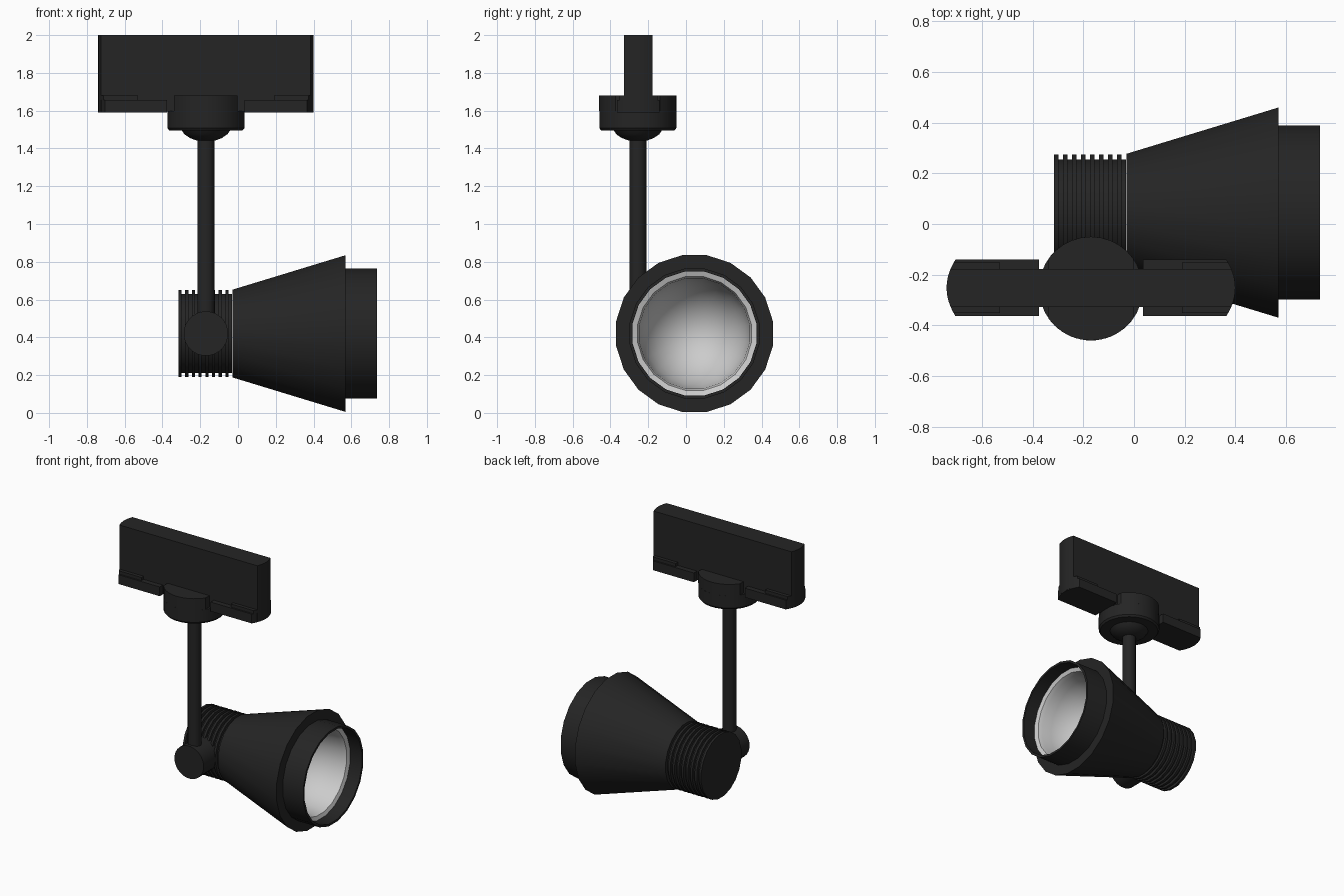
import bpy, bmesh, math
from mathutils import Matrix

if "Cube" in bpy.data.objects:
    bpy.data.objects.remove(bpy.data.objects["Cube"])


def material(name, color):
    m = bpy.data.materials.new(name)
    m.diffuse_color = (*color, 1)
    m.use_nodes = True
    m.node_tree.nodes["Principled BSDF"].inputs["Base Color"].default_value = m.diffuse_color
    return m


BLACK = material("black_metal", (0.018, 0.018, 0.018))
SILVER = material("silver_reflector", (0.62, 0.62, 0.62))


def finish(bm, name, mat, matrix=Matrix(), angle=32):
    """Clean up, mark sharp edges and make the object."""
    bmesh.ops.remove_doubles(bm, verts=bm.verts, dist=1e-5)
    bmesh.ops.recalc_face_normals(bm, faces=bm.faces)
    for f in bm.faces:
        f.smooth = True
    for e in bm.edges:
        e.smooth = e.is_manifold and e.calc_face_angle(0) < math.radians(angle)
    bm.transform(matrix)
    me = bpy.data.meshes.new(name)
    bm.to_mesh(me)
    bm.free()
    me.materials.append(mat)
    ob = bpy.data.objects.new(name, me)
    bpy.context.collection.objects.link(ob)
    return ob


def lathe(name, profile, sides, matrix, mat=BLACK, closed=False):
    """Spin (radius, height) points around local z."""
    bm = bmesh.new()
    rings = []
    for r, h in profile:
        ring = []
        for i in range(sides):
            a = 2 * math.pi * (i + 0.5) / sides
            ring.append(bm.verts.new((r * math.cos(a), r * math.sin(a), h)))
        rings.append(ring)
    pairs = list(zip(rings, rings[1:])) + ([(rings[-1], rings[0])] if closed else [])
    for lo, hi in pairs:
        for i in range(sides):
            j = (i + 1) % sides
            bm.faces.new((lo[i], lo[j], hi[j], hi[i]))
    return finish(bm, name, mat, matrix)


def prism(name, outline, z0, z1):
    """Extrude an (x, y) outline between two heights."""
    bm = bmesh.new()
    face = bm.faces.new([bm.verts.new((x, y, z0)) for x, y in outline])
    top = bmesh.ops.extrude_face_region(bm, geom=[face])["geom"]
    for v in top:
        if isinstance(v, bmesh.types.BMVert):
            v.co.z = z1
    return finish(bm, name, BLACK)


# Lamp axis runs along x; the stem axis is vertical
LAMP = Matrix.Translation((0, 0.045, 0.42)) @ Matrix.Rotation(math.pi / 2, 4, 'Y')
SX, SY = -0.17, -0.255
STEM = Matrix.Translation((SX, SY, 0))

# Finned heat sink
fins = [(0, -0.315)]
for k in range(8):
    x = -0.315 + 0.0355 * k
    fins += [(0.233, x), (0.233, x + 0.0165), (0.212, x + 0.0165), (0.212, x + 0.0355)]
lathe("heat_sink", fins + [(0, -0.031)], 20, LAMP)

# Conical housing with its front flange
lathe("housing", [(0, -0.03), (0.235, -0.03), (0.42, 0.57), (0.335, 0.57),
                  (0.22, 0.0), (0, 0.0)], 20, LAMP)

# Front tube
lathe("front_tube", [(0.348, 0.56), (0.348, 0.735), (0.332, 0.735), (0.332, 0.56)],
      20, LAMP, closed=True)

# Bowl reflector with lip
bowl = [(0.295 * math.sin(t), 0.60 - 0.36 * math.cos(t))
        for t in (math.pi / 2 * i / 8 for i in range(9))]
lathe("reflector", bowl + [(0.305, 0.63), (0.332, 0.64), (0.332, 0.60),
                           (0.24, 0.30), (0, 0.22)], 20, LAMP, SILVER)

# Tilt knob joining stem and lamp
KNOB = Matrix.Translation((SX, 0, 0.42)) @ Matrix.Rotation(math.pi / 2, 4, 'X')
lathe("tilt_knob", [(0, 0.10), (0.118, 0.10), (0.118, 0.32), (0, 0.32)], 24, KNOB)

# Stem, dome and round base
lathe("stem", [(0, 0.42), (0.046, 0.42), (0.046, 1.46), (0, 1.46)], 16, STEM)
lathe("stem_dome", [(0, 1.44), (0.05, 1.442), (0.085, 1.455), (0.115, 1.475),
                    (0.132, 1.50), (0, 1.50)], 24, STEM)
lathe("round_base", [(0, 1.495), (0.195, 1.495), (0.205, 1.508), (0.205, 1.597),
                     (0, 1.597)], 32, STEM)

# Upper part of the base, a disc with flat sides
half, R = 0.168, 0.205
a0 = math.acos(half / R)
arc = [a0 + (math.pi - 2 * a0) * i / 10 for i in range(11)]
disc = [(SX + R * math.cos(a), SY + R * math.sin(a)) for a in arc]
disc += [(SX - R * math.cos(a), SY - R * math.sin(a)) for a in arc]
prism("base_collar", disc, 1.597, 1.68)


def bowed_end(half_width, side):
    """Rounded end of the track adapter, side -1 left or 1 right."""
    pts = []
    for i in range(9):
        y = half_width * (i / 4 - 1)
        pts.append((SX + side * (0.57 - 2.8 * y * y), -0.252 + y))
    return pts


# Track adapter plate with bowed ends
prism("track_plate", bowed_end(0.075, 1) + bowed_end(0.075, -1)[::-1], 1.595, 2.0)

# Wider foot strips either side of the base
for side, label in ((-1, "left"), (1, "right")):
    for part, inner, z0, z1, w in (("foot", 0.205, 1.59, 1.657, 0.112),
                                   ("foot_ledge", 0.36, 1.657, 1.68, 0.1)):
        x = SX + side * inner
        prism(f"{label}_{part}", bowed_end(w, side) + [(x, -0.252 + w), (x, -0.252 - w)], z0, z1)
